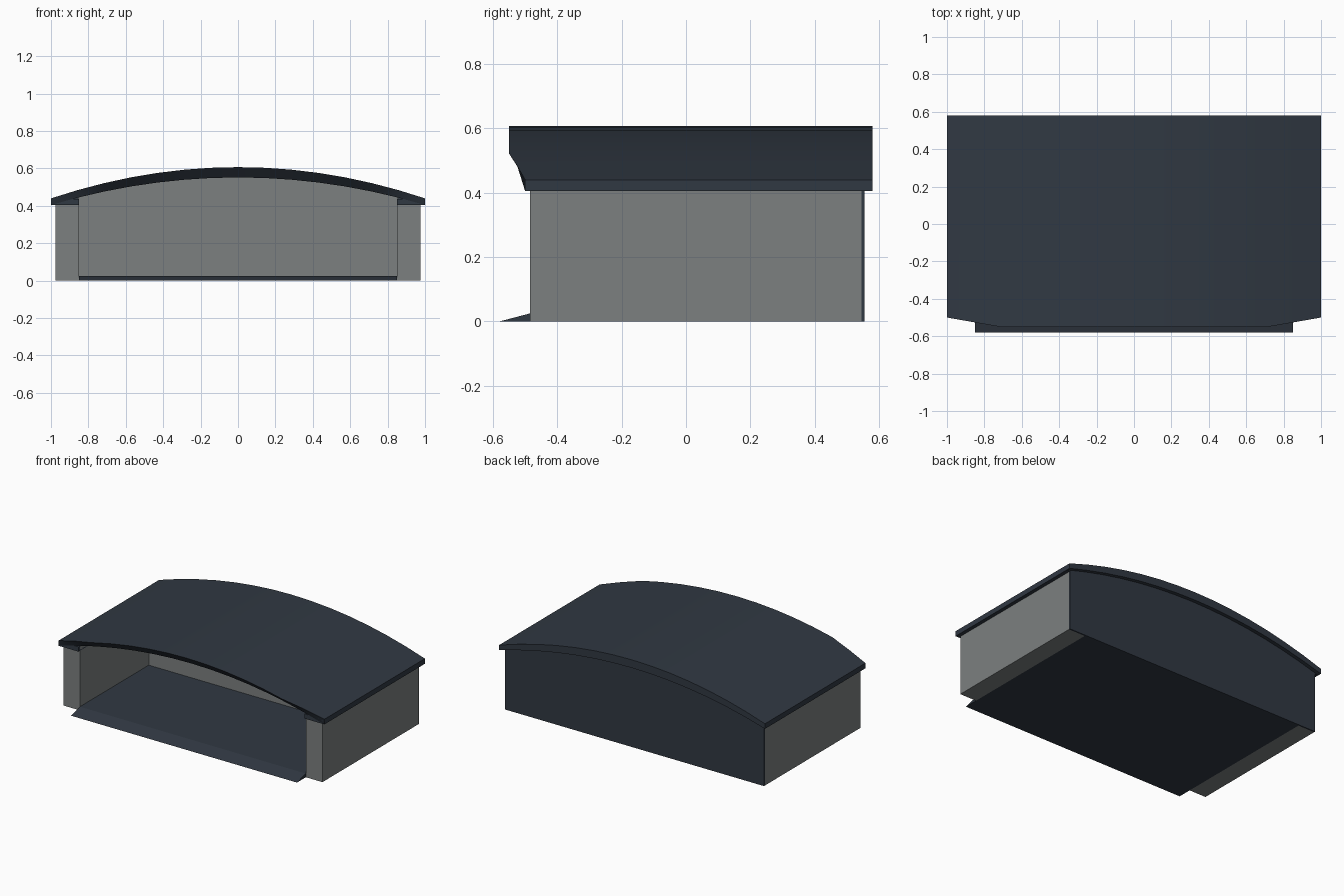
import bpy, math

if "Cube" in bpy.data.objects:
    bpy.data.objects.remove(bpy.data.objects["Cube"])

def material(name, col):
    m = bpy.data.materials.new(name)
    m.diffuse_color = (*col, 1)
    m.use_nodes = True
    m.node_tree.nodes["Principled BSDF"].inputs["Base Color"].default_value = m.diffuse_color
    return m

DARK = material("dark_blue_grey", (0.03, 0.04, 0.055))
GREY = material("wall_grey", (0.2, 0.215, 0.215))

def loft(name, loop_a, loop_b, mat):
    """Solid between two matching closed loops, capped at both ends."""
    n = len(loop_a)
    faces = [(i, (i + 1) % n, n + (i + 1) % n, n + i) for i in range(n)]
    faces += [tuple(reversed(range(n))), tuple(range(n, 2 * n))]
    me = bpy.data.meshes.new(name)
    me.from_pydata(loop_a + loop_b, [], faces)
    me.materials.append(mat)
    ob = bpy.data.objects.new(name, me)
    bpy.context.collection.objects.link(ob)
    return ob

def extrude_y(name, profile, y0, y1, mat):
    return loft(name, [(x, y0, z) for x, z in profile],
                [(x, y1, z) for x, z in profile], mat)

def top(x):
    return 0.607 - 0.167 * x * x

def under(x):
    return 0.552 - 0.147 * x * x

# Curved roof: front edge overhangs, tapering back towards the corners
xs = [i / 7 for i in range(-7, 8)]
SOFFIT_Y, BACK_Y = -0.5, 0.58

def front_y(x):
    return -0.5 - 0.05 * min(1, (1 - abs(x)) * 3.5)

verts, faces = [], []
for x in xs:
    verts += [(x, SOFFIT_Y, under(x)), (x, BACK_Y, under(x)),
              (x, BACK_Y, top(x)), (x, front_y(x), top(x))]
for i in range(len(xs) - 1):
    a, b = 4 * i, 4 * i + 4
    faces += [(a + k, a + (k + 1) % 4, b + (k + 1) % 4, b + k) for k in range(4)]
e = 4 * (len(xs) - 1)
faces += [(3, 2, 1, 0), (e, e + 1, e + 2, e + 3)]
me = bpy.data.meshes.new("roof")
me.from_pydata(verts, [], [f[::-1] for f in faces])
me.materials.append(DARK)
roof = bpy.data.objects.new("roof", me)
bpy.context.collection.objects.link(roof)

# Side walls and flat eaves, mirrored left and right
for side, s in (("left", -1), ("right", 1)):
    wall = [(s * 0.85, 0), (s * 0.975, 0), (s * 0.975, 0.42), (s * 0.85, 0.437)]
    eave = [(s * 0.85, 0.405), (s * 1.0, 0.405), (s * 1.0, 0.437), (s * 0.85, 0.437)]
    extrude_y(side + "_wall", wall[::s], -0.485, 0.545, GREY)
    extrude_y(side + "_eave", eave[::s], SOFFIT_Y, 0.555, DARK)

# Outer back wall and the inner partition, both filling up to the roof curve
def arch(half):
    arc = [(half * i / 7, under(half * i / 7) + 0.01) for i in range(7, -8, -1)]
    return [(-half, 0), (half, 0)] + arc

extrude_y("back_wall", arch(0.975), 0.545, 0.555, DARK)
extrude_y("inner_wall", [(x, max(z, 0.01)) for x, z in arch(0.855)], 0.255, 0.54, GREY)

# Floor slab with an entry ramp
side_profile = [(-0.58, 0), (0.555, 0), (0.555, 0.025), (-0.485, 0.025)]
loft("floor", [(0.85, y, z) for y, z in side_profile],
     [(-0.85, y, z) for y, z in side_profile], DARK)

# Consistent outward normals
import bmesh
for ob in bpy.context.collection.objects:
    bm = bmesh.new()
    bm.from_mesh(ob.data)
    bmesh.ops.recalc_face_normals(bm, faces=bm.faces)
    bm.to_mesh(ob.data)
    bm.free()

# Smooth roof curve with crisp borders
bpy.context.view_layer.objects.active = roof
roof.select_set(True)
bpy.ops.object.shade_smooth_by_angle(angle=math.radians(30))
